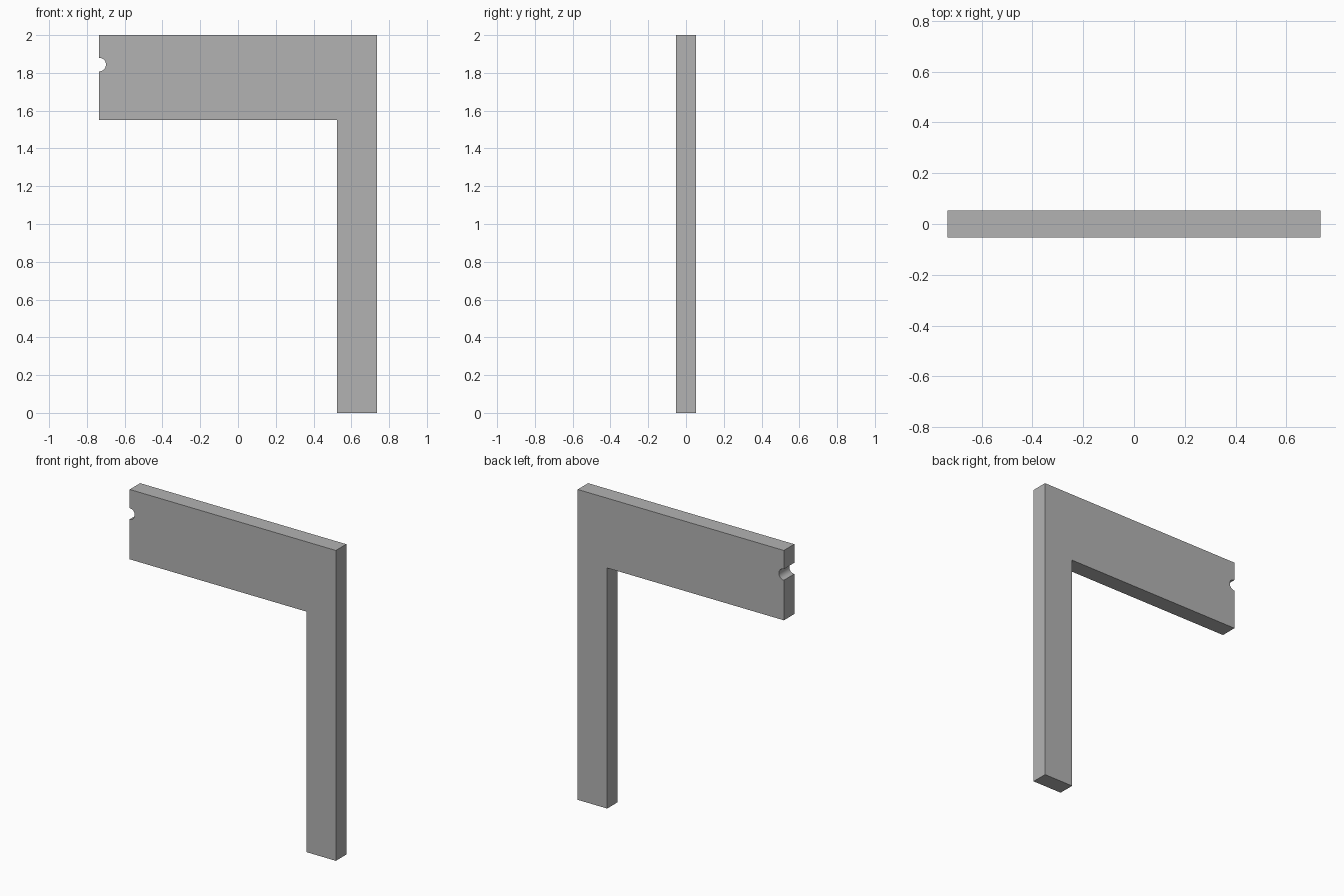
import bpy
import bmesh
from math import sin, cos, pi

cube = bpy.data.objects.get("Cube")
if cube:
    bpy.data.objects.remove(cube, do_unlink=True)

HALF_W, HALF_T, TOP = 0.735, 0.053, 2.0
LEG_X, ARM_Z = 0.525, 1.55
NOTCH_Z, NOTCH_R, STEPS = 1.844, 0.036, 16

# Plain grey material
grey = bpy.data.materials.new("plain_grey")
grey.use_nodes = True
colour = (0.45, 0.45, 0.45, 1)
grey.diffuse_color = colour
grey.node_tree.nodes["Principled BSDF"].inputs["Base Color"].default_value = colour

# Bracket outline: leg, arm and the half-round notch in the arm's free end
outline = [(LEG_X, 0), (HALF_W, 0), (HALF_W, TOP), (-HALF_W, TOP)]
for i in range(STEPS + 1):
    a = pi / 2 - pi * i / STEPS
    outline.append((-HALF_W + NOTCH_R * cos(a), NOTCH_Z + NOTCH_R * sin(a)))
outline += [(-HALF_W, ARM_Z), (LEG_X, ARM_Z)]

# Extrude the outline through its thickness
bm = bmesh.new()
face = bm.faces.new([bm.verts.new((x, -HALF_T, z)) for x, z in outline])
sides = bmesh.ops.extrude_face_region(bm, geom=[face])["geom"]
bmesh.ops.translate(bm, vec=(0, 2 * HALF_T, 0),
                    verts=[v for v in sides if isinstance(v, bmesh.types.BMVert)])
if not any(f.normal.y < -0.9 for f in bm.faces) or len(bm.faces) < len(outline) + 2:
    bm.faces.new([v for v in bm.verts if v.co.y < 0])
bmesh.ops.recalc_face_normals(bm, faces=bm.faces[:])
mesh = bpy.data.meshes.new("notched_bracket")
bm.to_mesh(mesh)
bm.free()
bracket = bpy.data.objects.new("notched_bracket", mesh)
bpy.context.collection.objects.link(bracket)
mesh.materials.append(grey)

# Smooth the notch, keep the corners sharp
bpy.context.view_layer.objects.active = bracket
bracket.select_set(True)
bpy.ops.object.shade_smooth_by_angle(angle=pi / 6)
